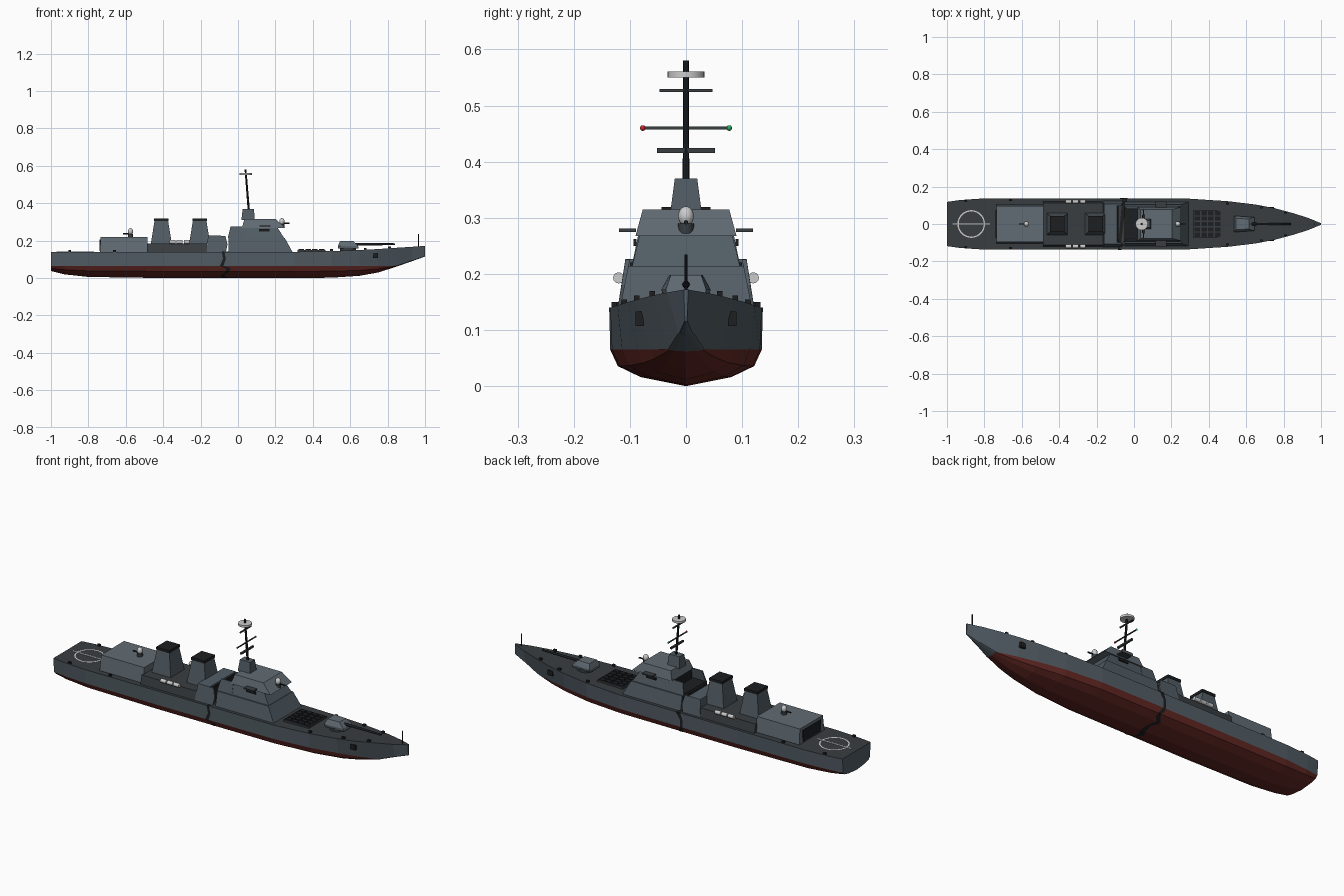
import bpy, bmesh, math, random
from mathutils import Vector

if "Cube" in bpy.data.objects:
    bpy.data.objects.remove(bpy.data.objects["Cube"])

random.seed(4)


def mat(name, r, g, b):
    m = bpy.data.materials.new(name)
    m.diffuse_color = (r, g, b, 1)
    m.use_nodes = True
    m.node_tree.nodes["Principled BSDF"].inputs["Base Color"].default_value = m.diffuse_color
    return m


GREY = mat("hull_grey", 0.085, 0.11, 0.13)
LIGHT = mat("house_grey", 0.12, 0.15, 0.175)
DECK = mat("deck_dark", 0.04, 0.047, 0.052)
BLACK = mat("black", 0.012, 0.013, 0.015)
RED = mat("bottom_red", 0.13, 0.022, 0.018)
WHITE = mat("white", 0.6, 0.6, 0.58)
PORT = mat("light_red", 0.6, 0.02, 0.02)
STAR = mat("light_green", 0.02, 0.4, 0.12)


def finish(name, bm, mats, smooth=False):
    bmesh.ops.recalc_face_normals(bm, faces=bm.faces)
    me = bpy.data.meshes.new(name)
    bm.to_mesh(me)
    bm.free()
    for m in mats:
        me.materials.append(m)
    ob = bpy.data.objects.new(name, me)
    bpy.context.collection.objects.link(ob)
    if smooth:
        bpy.context.view_layer.objects.active = ob
        ob.select_set(True)
        bpy.ops.object.shade_smooth_by_angle(angle=math.radians(40))
        ob.select_set(False)
    return ob


def solid(name, pts, m):
    """Convex block through the given corner points."""
    bm = bmesh.new()
    vs = [bm.verts.new(p) for p in pts]
    bmesh.ops.convex_hull(bm, input=vs)
    bmesh.ops.dissolve_limit(bm, angle_limit=0.01, verts=bm.verts, edges=bm.edges)
    return finish(name, bm, [m])


def house(name, lo, z0, hi, z1, m, y=0):
    """Tapered block; lo and hi are (x start, x end, half width)."""
    return solid(name, [(x, y + s * r[2], z) for r, z in ((lo, z0), (hi, z1))
                        for x in r[:2] for s in (-1, 1)], m)


def box(name, c, size, m):
    x, y, z = c
    a, b, h = (v / 2 for v in size)
    return house(name, (x - a, x + a, b), z - h, (x - a, x + a, b), z + h, m, y)


def rod(name, p, q, r, m, r2=None, n=12):
    p, q = Vector(p), Vector(q)
    bm = bmesh.new()
    bmesh.ops.create_cone(bm, cap_ends=True, segments=n, radius1=r,
                          radius2=r if r2 is None else r2, depth=(q - p).length)
    bm.transform((q - p).to_track_quat('Z', 'Y').to_matrix().to_4x4())
    bmesh.ops.translate(bm, vec=(p + q) / 2, verts=bm.verts)
    return finish(name, bm, [m], True)


def ball(name, c, r, m, sz=1):
    bm = bmesh.new()
    bmesh.ops.create_uvsphere(bm, u_segments=16, v_segments=10, radius=r)
    bmesh.ops.scale(bm, vec=(1, 1, sz), verts=bm.verts)
    bmesh.ops.translate(bm, vec=c, verts=bm.verts)
    return finish(name, bm, [m], True)


# Hull stations: x, deck half width, waterline half width, keel z, deck z
STATIONS = [(-1, .118, .112, .038, .14), (-.93, .128, .122, .02, .14),
            (-.8, .137, .132, .006, .14), (-.4, .137, .135, .0, .14),
            (.3, .135, .132, .0, .14), (.5, .122, .114, .002, .144),
            (.65, .104, .086, .012, .15), (.75, .085, .062, .03, .155),
            (.85, .058, .032, .062, .162), (.93, .033, .014, .09, .167),
            (1, .004, .002, .115, .172)]


def section(x, bw, ww, kz, dz):
    wz = max(.065, kz + .004)
    half = [(.6 * ww, kz + .25 * (wz - kz)), (.9 * ww, kz + .55 * (wz - kz)),
            (ww, wz), (bw, dz)]
    return ([(x, -y, z) for y, z in reversed(half)] + [(x, 0, kz)]
            + [(x, y, z) for y, z in half])


bm = bmesh.new()
rings = [[bm.verts.new(p) for p in section(*s)] for s in STATIONS]
for a, b in zip(rings, rings[1:]):
    for i in range(9):
        j = (i + 1) % 9
        f = bm.faces.new((a[i], a[j], b[j], b[i]))
        f.material_index = 2 if i == 8 else 0 if i in (0, 7) else 1
        if i not in (0, 7, 8) and a[4].co.z > .06:
            f.material_index = 0
bm.faces.new(rings[0])
bm.faces.new(rings[-1])
finish("hull", bm, [GREY, RED, DECK])

# Jagged break running round the hull amidships
bm = bmesh.new()
base = section(-.068, .1385, .1365, -.0, .1415)
path = []
for p, q in zip(base, base[1:] + base[:1]):
    path += [Vector(p), (Vector(p) + Vector(q)) / 2]
prev = None
loops = []
for p in path:
    c = p + Vector((random.uniform(-.022, .022), 0, 0))
    w = random.uniform(.006, .015)
    loops.append([bm.verts.new(c + Vector((s * w, 0, 0))) for s in (-1, 1)])
for a, b in zip(loops, loops[1:] + loops[:1]):
    bm.faces.new((a[0], b[0], b[1], a[1]))
finish("hull_break", bm, [BLACK])

# Forward superstructure and bridge
house("lower_tier", (-.05, .292, .118), .138, (-.05, .25, .103), .214, GREY)
house("second_tier", (.03, .247, .096), .214, (.03, .212, .083), .268, GREY)
house("bridge", (.02, .252, .09), .268, (.035, .203, .077), .315, LIGHT)
box("lower_tier_break", (-.05, 0, .175), (.004, .2, .066), BLACK)
box("torn_floor", (-.012, 0, .216), (.08, .18, .005), BLACK)
box("second_tier_break", (.027, 0, .242), (.006, .165, .05), BLACK)
for s in (-1, 1):
    # Torn side walls left standing behind the bridge
    solid("torn_wall", [(x, s * (y - t), z) for x, y, z in
                        ((-.055, .097, .213), (.032, .097, .213), (.032, .084, .275),
                         (-.04, .084, .275)) for t in (0, .006)], GREY)
    box("bridge_wing", (.145, s * .104, .278), (.06, .03, .006), DECK)
    box("side_window", (.14, s * .091, .256), (.055, .006, .012), BLACK)

# Torn block behind the break
house("torn_block", (-.168, -.085, .122), .138, (-.16, -.09, .108), .227, GREY)
for s in (-1, 1):
    solid("torn_block_side", [(x, s * (y - t), z) for x, y, z in
                              ((-.09, .122, .138), (-.065, .122, .138), (-.056, .115, .18),
                               (-.068, .108, .226), (-.09, .108, .226))
                              for t in (0, .008)], GREY)
box("torn_block_break", (-.086, 0, .18), (.005, .2, .08), BLACK)

# Midships house with funnels and raft canisters
house("midships_house", (-.487, -.165, .122), .138, (-.487, -.165, .112), .186, DECK)
for x in (-.41, -.205):
    house("funnel", (x - .056, x + .056, .058), .184, (x - .036, x + .036, .041), .308, GREY)
    house("funnel_cap", (x - .039, x + .039, .044), .305, (x - .039, x + .039, .044), .319, BLACK)
for s in (-1, 1):
    for x in (-.35, -.312, -.274):
        rod("raft_canister", (x - .016, s * .12, .193), (x + .016, s * .12, .193), .01, WHITE)

# Hangar and helicopter deck
house("hangar", (-.738, -.483, .105), .138, (-.735, -.483, .096), .22, LIGHT)
box("hangar_door", (-.737, 0, .175), (.006, .15, .06), BLACK)
bm = bmesh.new()
for i in range(40):
    a0, a1 = (2 * math.pi * k / 40 for k in (i, i + 1))
    bm.faces.new([bm.verts.new((-.87 + r * math.cos(a), r * math.sin(a), .142))
                  for r, a in ((.067, a0), (.074, a0), (.074, a1), (.067, a1))])
bmesh.ops.remove_doubles(bm, verts=bm.verts, dist=1e-5)
finish("landing_circle", bm, [WHITE])
box("landing_line", (-.87, 0, .1415), (.2, .007, .002), WHITE)

# Mast house, pole, yards and radar
house("mast_house", (.018, .09, .028), .31, (.025, .085, .02), .37, GREY)
def mast_x(z):
    return .057 - (z - .37) * .08


rod("mast", (mast_x(.36), 0, .36), (mast_x(.58), 0, .58), .006, BLACK, .005, 8)
for z, w, t in ((.42, .052, .009), (.46, .077, .005), (.527, .047, .006)):
    box("yard", (mast_x(z), 0, z), (t, 2 * w, t), DECK)
rod("radar_disc", (.041, 0, .55), (.041, 0, .561), .033, WHITE, n=24)
ball("port_light", (mast_x(.46), -.077, .46), .005, PORT)
ball("starboard_light", (mast_x(.46), .077, .46), .005, STAR)

# Close defence guns with white domes
for x, z, d in ((.235, .272, 1), (-.575, .218, -1)):
    rod("dome_base", (x, 0, z), (x, 0, z + .018), .014, DECK)
    ball("dome", (x, 0, z + .031), .014, WHITE, 1.25)
    rod("dome_gun", (x, 0, z + .02), (x + d * .04, 0, z + .02), .004, BLACK, n=8)

# Missile cells
box("cell_block", (.393, 0, .144), (.15, .15, .014), DECK)
for i in range(4):
    for j in range(5):
        box("cell_hatch", (.393 + (i - 1.5) * .036, (j - 2) * .029, .152),
            (.03, .023, .005), BLACK)

# Main gun
rod("gun_ring", (.588, 0, .142), (.588, 0, .162), .042, DECK, n=20)
solid("gun_turret", [(x, s * y, z) for s in (-1, 1) for x, y, z in
                     ((.535, .04, .158), (.645, .034, .158), (.535, .044, .172),
                      (.642, .036, .172), (.545, .03, .198), (.615, .027, .198))], LIGHT)
rod("gun_barrel", (.62, 0, .181), (.84, 0, .181), .007, BLACK, .005)

# Jackstaff, anchors and bollards
rod("jackstaff", (.965, 0, .165), (.965, 0, .235), .0025, BLACK, n=6)
for s in (-1, 1):
    box("anchor", (.735, s * .083, .12), (.028, .014, .026), BLACK)
    for x, y, z in ((-.9, .122, .144), (-.66, .128, .144), (.5, .11, .148),
                    (.68, .088, .156), (.81, .06, .164)):
        box("bollard", (x, s * y, z), (.014, .01, .012), BLACK)
